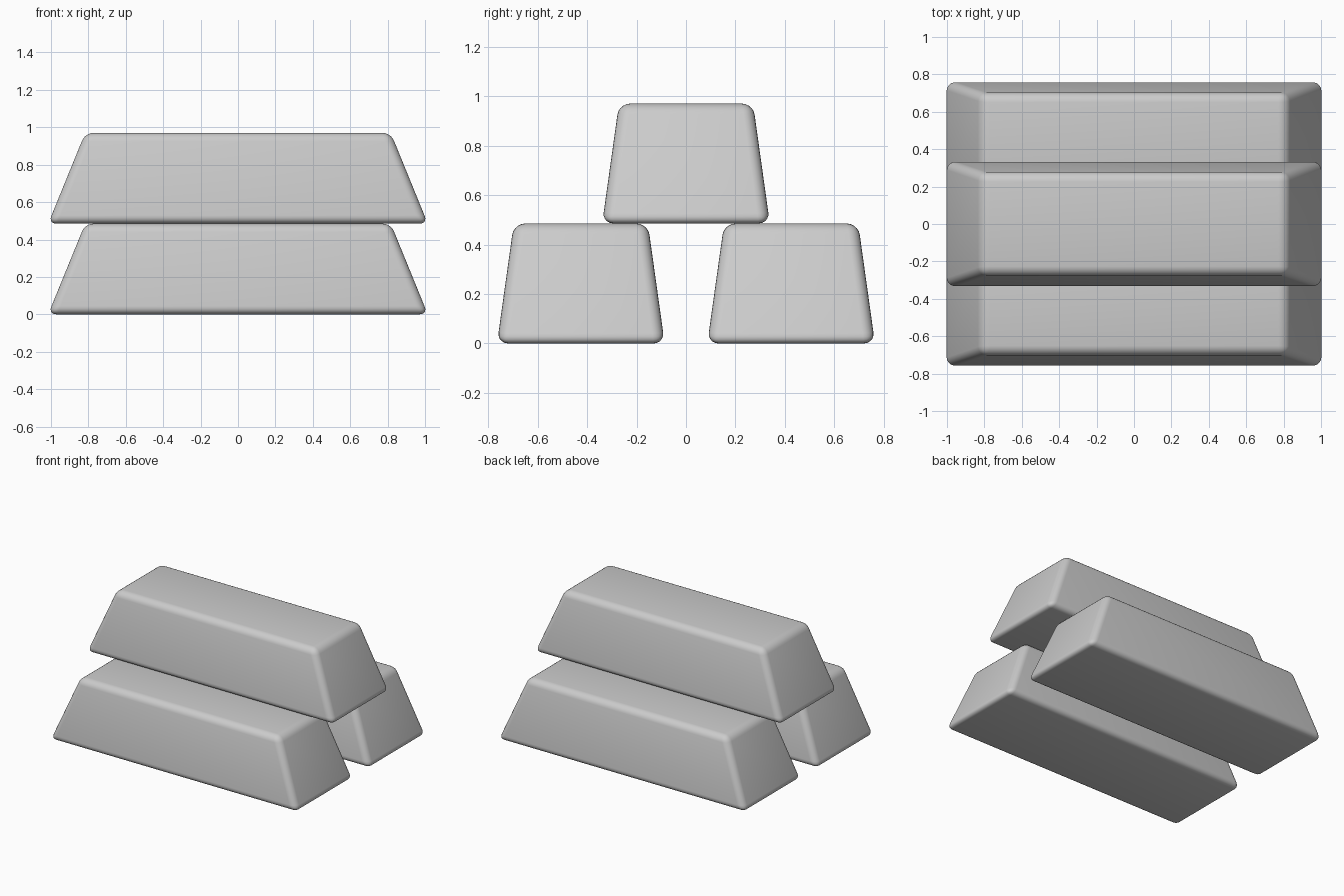
import bpy
import bmesh

cube = bpy.data.objects.get("Cube")
if cube:
    bpy.data.objects.remove(cube, do_unlink=True)

HEIGHT = 0.485
BASE = (1.015, 0.339)   # half length and half width at the bottom
TOP = (0.817, 0.271)    # half length and half width at the top

# Plain grey metal
grey = bpy.data.materials.new("grey_metal")
grey.use_nodes = True
colour = (0.6, 0.6, 0.6, 1)
grey.diffuse_color = colour
grey.node_tree.nodes["Principled BSDF"].inputs["Base Color"].default_value = colour


def ingot_mesh():
    """Tapered block with rounded edges, standing on z = 0."""
    bm = bmesh.new()
    bmesh.ops.create_cube(bm, size=2)
    for v in bm.verts:
        half = TOP if v.co.z > 0 else BASE
        v.co.x *= half[0]
        v.co.y *= half[1]
        v.co.z = HEIGHT if v.co.z > 0 else 0
    bmesh.ops.bevel(bm, geom=bm.edges[:], offset=0.045, offset_type='OFFSET',
                    segments=5, profile=0.5, affect='EDGES')
    bmesh.ops.recalc_face_normals(bm, faces=bm.faces[:])
    for f in bm.faces:
        f.smooth = True
    mesh = bpy.data.meshes.new("ingot")
    bm.to_mesh(mesh)
    bm.free()
    mesh.materials.append(grey)
    return mesh


# Two bars side by side with a third resting across the gap
mesh = ingot_mesh()
for name, y, z in (("front_bar", -0.425, 0),
                   ("back_bar", 0.425, 0),
                   ("top_bar", 0, HEIGHT)):
    bar = bpy.data.objects.new(name, mesh)
    bar.location = (0, y, z)
    bpy.context.collection.objects.link(bar)
